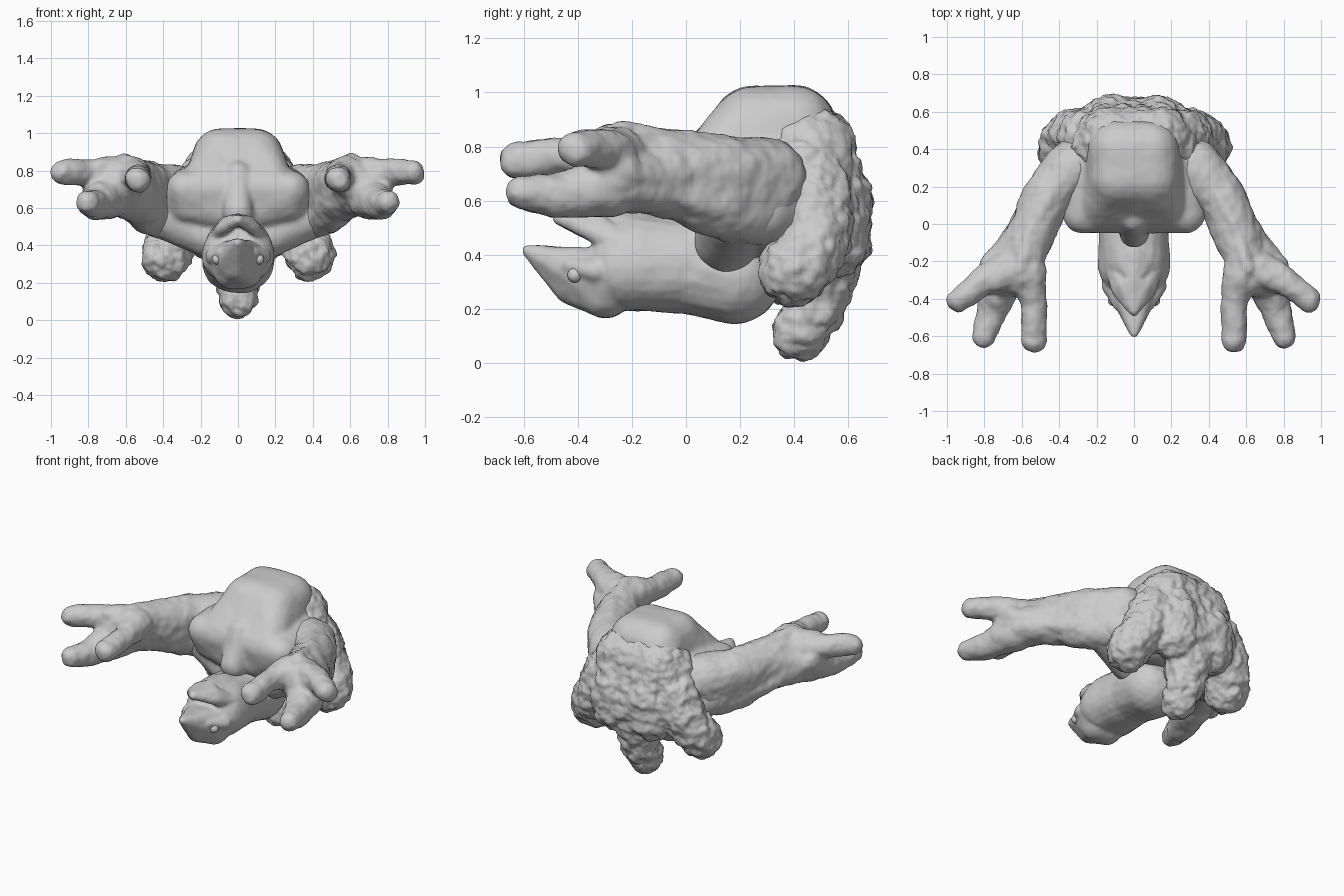
import bpy, bmesh
from mathutils import Vector


def hull(bm, balls):
    """Add the convex hull of several balls (x, y, z, radius) to bm."""
    src = bmesh.new()
    for x, y, z, r in balls:
        got = bmesh.ops.create_icosphere(src, subdivisions=3, radius=r)
        bmesh.ops.translate(src, verts=got["verts"], vec=Vector((x, y, z)))
    out = bmesh.new()
    for v in src.verts:
        out.verts.new(v.co)
    got = bmesh.ops.convex_hull(out, input=list(out.verts))
    loose = [v for v in out.verts if not v.link_faces]
    bmesh.ops.delete(out, geom=loose, context="VERTS")
    bmesh.ops.recalc_face_normals(out, faces=list(out.faces))
    me = bpy.data.meshes.new("piece")
    out.to_mesh(me)
    bm.from_mesh(me)
    bpy.data.meshes.remove(me)
    src.free()
    out.free()


def mirrored(balls):
    return balls + [(-x, y, z, r) for x, y, z, r in balls]


def chain(bm, balls, both=True):
    """Tapered limb through the balls, optionally on both sides."""
    for a, b in zip(balls, balls[1:]):
        hull(bm, [a, b])
        if both:
            hull(bm, [(-p[0],) + p[1:] for p in (a, b)])


def sculpt(name, bm, smooth, rough, size, voxel=0.013):
    """Fuse the pieces into one soft surface with a rough skin."""
    me = bpy.data.meshes.new(name)
    bm.to_mesh(me)
    bm.free()
    ob = bpy.data.objects.new(name, me)
    bpy.context.collection.objects.link(ob)
    m = ob.modifiers.new("fuse", "REMESH")
    m.mode = "VOXEL"
    m.voxel_size = voxel
    m.use_smooth_shade = True
    m = ob.modifiers.new("soften", "SMOOTH")
    m.factor = 0.5
    m.iterations = smooth
    tex = bpy.data.textures.new(name + "_skin", "CLOUDS")
    tex.noise_scale = size
    m = ob.modifiers.new("skin", "DISPLACE")
    m.texture = tex
    m.texture_coords = "LOCAL"
    m.strength = rough
    m.mid_level = 0.5
    return ob


# Humped torso with flared chest
bm = bmesh.new()
hump = mirrored([(0.09, 0.25, 0.87, 0.155), (0.09, 0.40, 0.87, 0.155)])
hull(bm, hump + mirrored([(0.12, 0.48, 0.62, 0.17), (0.2, 0.06, 0.72, 0.1)]))
hull(bm, mirrored([(0.28, 0.05, 0.7, 0.1), (0.26, 0.08, 0.62, 0.1),
                   (0.36, 0.28, 0.57, 0.13), (0.1, 0.1, 0.6, 0.13),
                   (0.25, 0.33, 0.7, 0.13), (0.15, 0.42, 0.5, 0.16)]))
# Lower chest folds
hull(bm, [(0.38, 0.2, 0.56, 0.13), (-0.38, 0.2, 0.56, 0.13),
          (0.15, 0.15, 0.45, 0.12), (-0.15, 0.15, 0.45, 0.12)])
hull(bm, [(0, 0.03, 0.78, 0.07), (0, -0.05, 0.58, 0.08), (0, 0.15, 0.6, 0.1)])
sculpt("torso", bm, 8, 0.012, 0.15)

# Arms reaching forward, each with three blunt fingers
bm = bmesh.new()
sections = [
    [(0.33, 0.30, 0.68, 0.15), (0.38, 0.24, 0.56, 0.13)],
    [(0.47, 0.14, 0.71, 0.13), (0.48, 0.12, 0.57, 0.11)],
    [(0.54, -0.04, 0.73, 0.125), (0.54, -0.03, 0.65, 0.12)],
    [(0.58, -0.18, 0.77, 0.10), (0.64, -0.16, 0.67, 0.12)],
    [(0.58, -0.28, 0.78, 0.10), (0.70, -0.27, 0.69, 0.13)],
]
for a, b in zip(sections, sections[1:]):
    hull(bm, a + b)
    hull(bm, [(-p[0],) + p[1:] for p in a + b])
chain(bm, [(0.57, -0.26, 0.78, 0.10), (0.535, -0.42, 0.765, 0.07),
           (0.535, -0.62, 0.75, 0.069)])
chain(bm, [(0.70, -0.28, 0.66, 0.12), (0.755, -0.45, 0.62, 0.085),
           (0.805, -0.605, 0.63, 0.063)])
chain(bm, [(0.70, -0.25, 0.76, 0.10), (0.81, -0.31, 0.79, 0.075),
           (0.935, -0.405, 0.79, 0.066)])
# Tendons and knuckles
chain(bm, [(0.45, 0.16, 0.79, 0.055), (0.55, -0.04, 0.825, 0.04),
           (0.61, -0.24, 0.85, 0.045)])
chain(bm, [(0.56, 0.1, 0.58, 0.06), (0.66, -0.1, 0.65, 0.055),
           (0.77, -0.22, 0.72, 0.06)])
chain(bm, [(0.66, -0.25, 0.80, 0.08), (0.74, -0.3, 0.81, 0.06)])
sculpt("arms", bm, 6, 0.022, 0.09)

# Hanging head: thick neck, beak and open jaw
bm = bmesh.new()
hull(bm, mirrored([(0.04, -0.22, 0.35, 0.155), (0.02, -0.2, 0.40, 0.15),
                   (0.01, 0.0, 0.36, 0.175)]))
hull(bm, mirrored([(0.01, 0.0, 0.36, 0.175), (0.02, 0.18, 0.32, 0.175)]))
hull(bm, [(0, 0.1, 0.4, 0.18), (0, 0.35, 0.5, 0.18)])
hull(bm, mirrored([(0.07, -0.27, 0.32, 0.1), (0.03, -0.3, 0.27, 0.105),
                   (0.06, -0.40, 0.32, 0.055)]) +
     [(0, -0.43, 0.28, 0.06), (0, -0.50, 0.37, 0.05), (0, -0.585, 0.415, 0.022)])
for s in (1, -1):
    hull(bm, [(s * 0.1, -0.24, 0.44, 0.055), (s * 0.085, -0.36, 0.49, 0.032),
              (s * 0.06, -0.33, 0.525, 0.032)])
    hull(bm, [(s * 0.085, -0.36, 0.49, 0.032), (s * 0.06, -0.33, 0.525, 0.032),
              (0, -0.465, 0.535, 0.028), (0, -0.3, 0.54, 0.03)])
    # Brow above each eye
    hull(bm, [(s * 0.13, -0.33, 0.34, 0.045), (s * 0.085, -0.43, 0.36, 0.03)])
hull(bm, [(0, -0.3, 0.535, 0.035), (0, -0.15, 0.50, 0.06),
          (0.06, -0.2, 0.47, 0.07), (-0.06, -0.2, 0.47, 0.07)])
sculpt("head", bm, 4, 0.01, 0.1, 0.01)

for s, side in ((1, "left"), (-1, "right")):
    bpy.ops.mesh.primitive_uv_sphere_add(segments=20, ring_count=12, radius=0.028,
                                         location=(s * 0.112, -0.41, 0.325))
    bpy.context.object.name = side + "_eye"
    bpy.ops.object.shade_smooth()

# Craggy rump and back plates
bm = bmesh.new()
hull(bm, mirrored([(0.14, 0.51, 0.52, 0.17), (0.13, 0.46, 0.78, 0.165),
                   (0.2, 0.42, 0.74, 0.14), (0.24, 0.45, 0.55, 0.15)]))
for s in (1, -1):
    hull(bm, [(s * 0.12, 0.545, 0.62, 0.14), (s * 0.13, 0.54, 0.46, 0.145)])
    hull(bm, [(s * 0.1, 0.47, 0.8, 0.15), (s * 0.13, 0.54, 0.65, 0.13)])
# Tucked hind legs
chain(bm, [(0.24, 0.46, 0.62, 0.16), (0.32, 0.48, 0.48, 0.135),
           (0.385, 0.40, 0.34, 0.13)])
chain(bm, [(0.36, 0.46, 0.42, 0.13), (0.39, 0.41, 0.35, 0.13)])
# Curled tail
chain(bm, [(0, 0.5, 0.42, 0.16), (0, 0.48, 0.22, 0.115), (0, 0.42, 0.11, 0.103)], False)
sculpt("rump_legs_and_tail", bm, 4, 0.045, 0.06)
